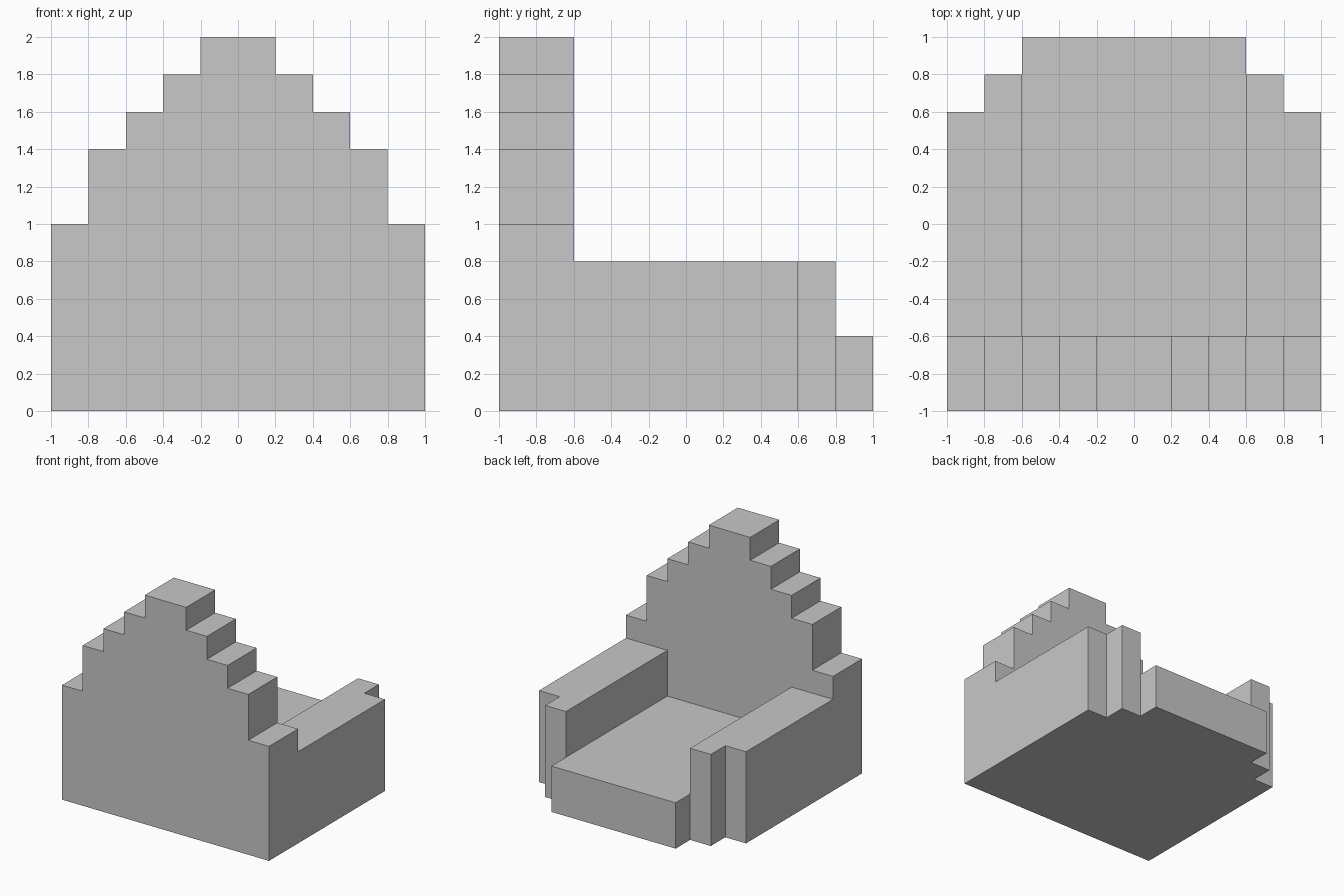
import bpy, bmesh
from mathutils import Vector

if "Cube" in bpy.data.objects:
    bpy.data.objects.remove(bpy.data.objects["Cube"])

grey = bpy.data.materials.new("light_grey")
grey.diffuse_color = (0.58, 0.58, 0.58, 1)
grey.use_nodes = True
grey.node_tree.nodes["Principled BSDF"].inputs["Base Color"].default_value = grey.diffuse_color


def extrude_profile(name, points, offset):
    """Make a closed solid by sweeping a flat outline along an offset."""
    bm = bmesh.new()
    face = bm.faces.new([bm.verts.new(p) for p in points])
    swept = bmesh.ops.extrude_face_region(bm, geom=[face], use_keep_orig=True)
    verts = [g for g in swept["geom"] if isinstance(g, bmesh.types.BMVert)]
    bmesh.ops.translate(bm, verts=verts, vec=Vector(offset))
    bmesh.ops.recalc_face_normals(bm, faces=bm.faces[:])
    mesh = bpy.data.meshes.new(name)
    bm.to_mesh(mesh)
    bm.free()
    mesh.materials.append(grey)
    obj = bpy.data.objects.new(name, mesh)
    bpy.context.collection.objects.link(obj)
    return obj


# Stepped backrest: (half width, top height) of each step, outermost first
steps = [(1.0, 1.0), (0.8, 1.4), (0.6, 1.6), (0.4, 1.8), (0.2, 2.0)]
right = [(1.0, 0.0)]
for i, (x, z) in enumerate(steps):
    right.append((x, z))
    if i + 1 < len(steps):
        right.append((steps[i + 1][0], z))
outline = right + [(-x, z) for x, z in reversed(right)]
extrude_profile("backrest", [(x, -1.0, z) for x, z in outline], (0, 0.4, 0))

# Seat block between the arms, reaching furthest forward
seat = [(-0.6, -0.6), (0.6, -0.6), (0.6, 1.0), (-0.6, 1.0)]
extrude_profile("seat", [(x, y, 0) for x, y in seat], (0, 0, 0.4))

# Arms with a notched outer corner
arm = [(0.6, -0.6), (1.0, -0.6), (1.0, 0.6), (0.8, 0.6), (0.8, 0.8), (0.6, 0.8)]
for side, name in ((1, "right_arm"), (-1, "left_arm")):
    extrude_profile(name, [(side * x, y, 0) for x, y in arm], (0, 0, 0.8))
